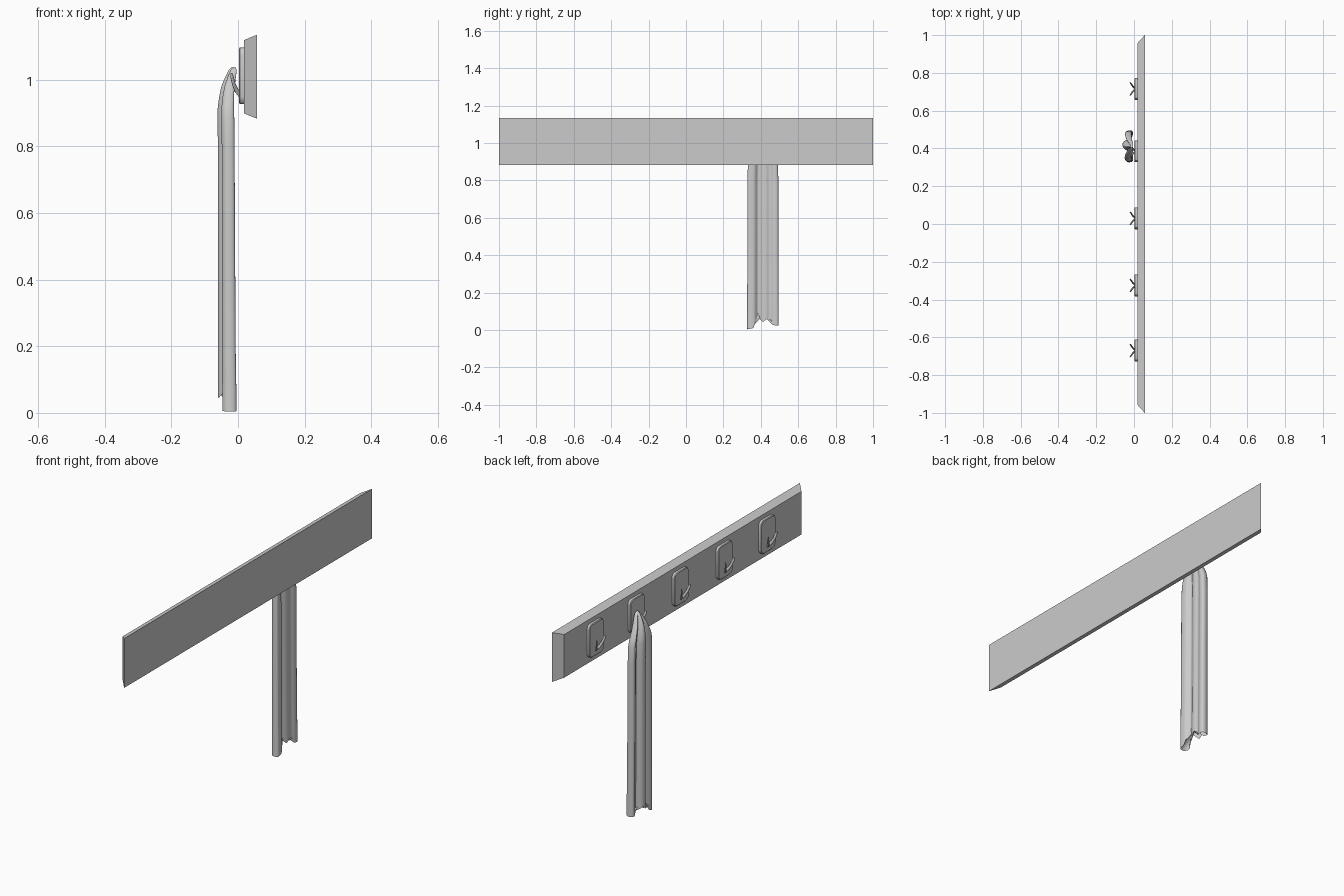
import bpy, bmesh, math
from mathutils import Vector

if "Cube" in bpy.data.objects:
    bpy.data.objects.remove(bpy.data.objects["Cube"])


def finish(name, bm, smooth=None):
    bmesh.ops.recalc_face_normals(bm, faces=bm.faces)
    mesh = bpy.data.meshes.new(name)
    bm.to_mesh(mesh)
    bm.free()
    ob = bpy.data.objects.new(name, mesh)
    bpy.context.collection.objects.link(ob)
    if smooth:
        bpy.ops.object.select_all(action='DESELECT')
        ob.select_set(True)
        bpy.context.view_layer.objects.active = ob
        bpy.ops.object.shade_smooth_by_angle(angle=math.radians(smooth))
    return ob


def loft(bm, rings):
    """Bridge closed rings of points; returns the vertex rings."""
    vr = [[bm.verts.new(p) for p in r] for r in rings]
    for a, b in zip(vr, vr[1:]):
        n = len(a)
        for i in range(n):
            bm.faces.new((a[i], a[(i + 1) % n], b[(i + 1) % n], b[i]))
    return vr


def lerp_table(table, t):
    for (a, u), (b, v) in zip(table, table[1:]):
        if t <= b:
            return u + (v - u) * max(0, (t - a) / (b - a))
    return table[-1][1]


def smooth_loop(pts, steps):
    """Closed Catmull-Rom curve through 2D points."""
    out, n = [], len(pts)
    for i in range(n):
        p0, p1, p2, p3 = [Vector(pts[(i + k - 1) % n]) for k in range(4)]
        for s in range(steps):
            t = s / steps
            out.append(0.5 * (2 * p1 + (p2 - p0) * t + (2 * p0 - 5 * p1 + 4 * p2 - p3) * t * t
                              + (3 * p1 - p0 - 3 * p2 + p3) * t ** 3))
    return out


# Board with sloped edges, larger at the wall side
bm = bmesh.new()
rings = [[(x, sy * hy, 1.009 + sz * hz) for sy, sz in ((-1, -1), (1, -1), (1, 1), (-1, 1))]
         for x, hy, hz in ((0.057, 1.0, 0.126), (0.018, 0.957, 0.110))]
vr = loft(bm, rings)
bm.faces.new(vr[0])
bm.faces.new(vr[-1])
finish("board", bm)


# Hook plates with rounded corners
def plate(y0):
    bm = bmesh.new()
    outline = []
    r, hy, hz = 0.022, 0.058, 0.085
    for k, (sy, sz) in enumerate(((1, 1), (-1, 1), (-1, -1), (1, -1))):
        for s in range(4):
            a = math.pi / 2 * (k + s / 3)
            outline.append((sy * (hy - r) + r * math.cos(a), sz * (hz - r) + r * math.sin(a)))
    rings = [[(x, y0 + f * y, 1.012 + f * z) for y, z in outline]
             for x, f in ((0.020, 1), (0.006, 1), (0.003, 0.96))]
    vr = loft(bm, rings)
    bm.faces.new(vr[0])
    bm.faces.new(vr[-1])
    finish("hook_plate", bm, 30)


# Twin prongs that spread outwards and upwards
def prong(y0, side):
    bm = bmesh.new()
    path = [((0.006, 0.004, 0.955), 0.008), ((-0.004, 0.011, 0.967), 0.0075),
            ((-0.012, 0.022, 0.985), 0.0065), ((-0.018, 0.031, 1.008), 0.006),
            ((-0.020, 0.034, 1.020), 0.003)]
    rings = []
    pts = [Vector((x, y0 + side * y, z)) for (x, y, z), _ in path]
    for i, (_, r) in enumerate(path):
        d = (pts[min(i + 1, 4)] - pts[max(i - 1, 0)]).normalized()
        u = d.cross(Vector((1, side, 0))).normalized()
        v = d.cross(u)
        rings.append([pts[i] + u * r * math.cos(a) + v * r * 0.6 * math.sin(a)
                      for a in (k * math.tau / 10 for k in range(10))])
    vr = loft(bm, rings)
    bm.faces.new(vr[0])
    bm.faces.new(vr[-1])
    finish("hook_prong", bm, 50)


for y in (-0.67, -0.325, 0.03, 0.385, 0.715):
    plate(y)
    for side in (-1, 1):
        prong(y, side)

# Hanging towel: folded cross-section (y, x), gathered to a point on the hook
section = smooth_loop([
    (.332, -.012), (.329, -.035), (.345, -.048), (.368, -.041), (.385, -.034),
    (.400, -.052), (.418, -.060), (.436, -.054), (.452, -.034), (.470, -.042),
    (.486, -.045), (.494, -.030), (.490, -.012), (.470, -.010), (.448, -.020),
    (.428, -.014), (.408, -.018), (.386, -.029), (.368, -.012), (.348, -.009)], 3)
hem = [(.33, .004), (.36, .010), (.385, .070), (.41, .042), (.43, .060), (.465, .026), (.5, .024)]
# height, y scale, x scale, x centre
levels = [(0.0, 1.02, 1.08, -.031), (0.06, 1.02, 1.08, -.031), (0.18, 1.01, 1.04, -.032),
          (0.5, 1, 1, -.033), (0.8, 1, .98, -.034), (0.89, .96, .98, -.035),
          (0.92, .86, .95, -.035), (0.95, .68, .86, -.033), (0.98, .50, .78, -.029),
          (1.01, .31, .62, -.021), (1.03, .16, .45, -.015), (1.037, .06, .25, -.013)]


def towel_ring(z, sy, sx, cx, inset=1.0):
    ring = []
    keep = min(1, z / 0.3)
    for y, x in section:
        drop = lerp_table(hem, y) * (1 - keep)
        ring.append((cx + (x + .033) * sx * inset, .408 + (y - .408) * sy * inset, z + drop))
    return ring


bm = bmesh.new()
inner = [(x, y, z + .02) for x, y, z in towel_ring(0, 1.02, 1.08, -.031, .86)]
vr = loft(bm, [inner] + [towel_ring(*l) for l in levels])
for ring, tip in ((vr[0], (-.031, .41, .075)), (vr[-1], (-.013, .408, 1.038))):
    c = bm.verts.new(tip)
    for i in range(len(ring)):
        bm.faces.new((ring[i], ring[(i + 1) % len(ring)], c))
finish("towel", bm, 50)
